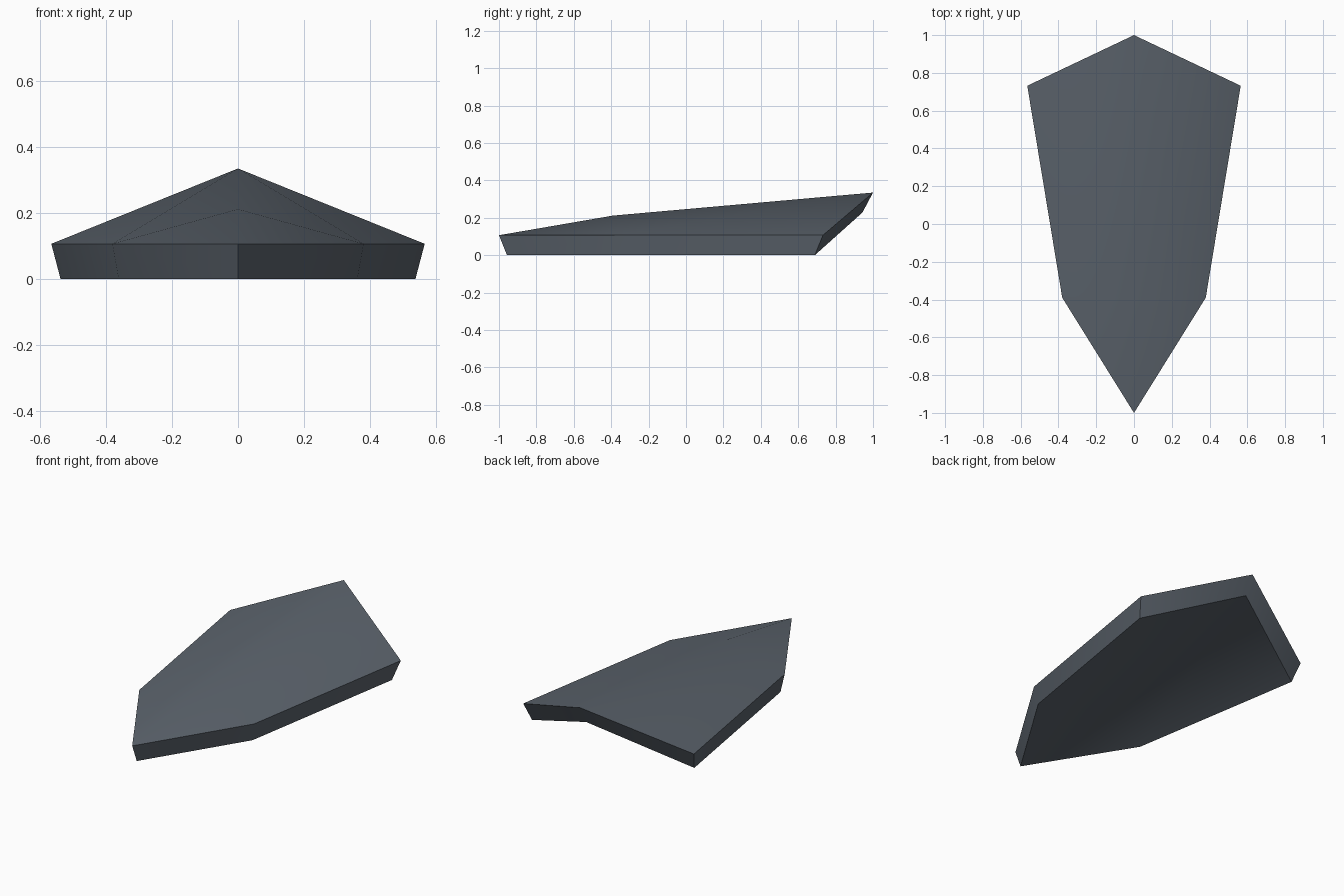
import bpy, bmesh, math
from mathutils import Vector

if "Cube" in bpy.data.objects:
    bpy.data.objects.remove(bpy.data.objects["Cube"])

slate = bpy.data.materials.new("slate grey")
slate.diffuse_color = (0.105, 0.125, 0.15, 1)
slate.use_nodes = True
slate.node_tree.nodes["Principled BSDF"].inputs["Base Color"].default_value = slate.diffuse_color

# Right half of the upper surface: tip, side, shoulder, peak, ridge
half = [(0, -1, 0.107), (0.38, -0.39, 0.107), (0.565, 0.732, 0.107),
        (0, 1, 0.335), (0, -0.39, 0.212)]
tris = [(0, 1, 4), (4, 1, 3), (1, 2, 3)]

bm = bmesh.new()
top = [bm.verts.new(p) for p in half]
# Underside is the same arched shape, slightly smaller and lower
low = [bm.verts.new(Vector((x * 0.95, y * 0.95 - 0.007, z - 0.107))) for x, y, z in half]
for t in tris:
    bm.faces.new([top[i] for i in t])
    bm.faces.new([low[i] for i in reversed(t)])
# Bevelled rim
for a in range(3):
    bm.faces.new([low[a], low[a + 1], top[a + 1], top[a]])

mesh = bpy.data.meshes.new("shield_plate")
bm.to_mesh(mesh)
bm.free()
mesh.materials.append(slate)
plate = bpy.data.objects.new("shield_plate", mesh)
bpy.context.collection.objects.link(plate)

# Mirror to the left half
mirror = plate.modifiers.new("mirror", 'MIRROR')
mirror.use_axis[0] = True
mirror.use_mirror_merge = True
bpy.context.view_layer.objects.active = plate
plate.select_set(True)
bpy.ops.object.modifier_apply(modifier="mirror")

# Soft ridge, crisp rim
bpy.ops.object.shade_smooth_by_angle(angle=math.radians(47))
